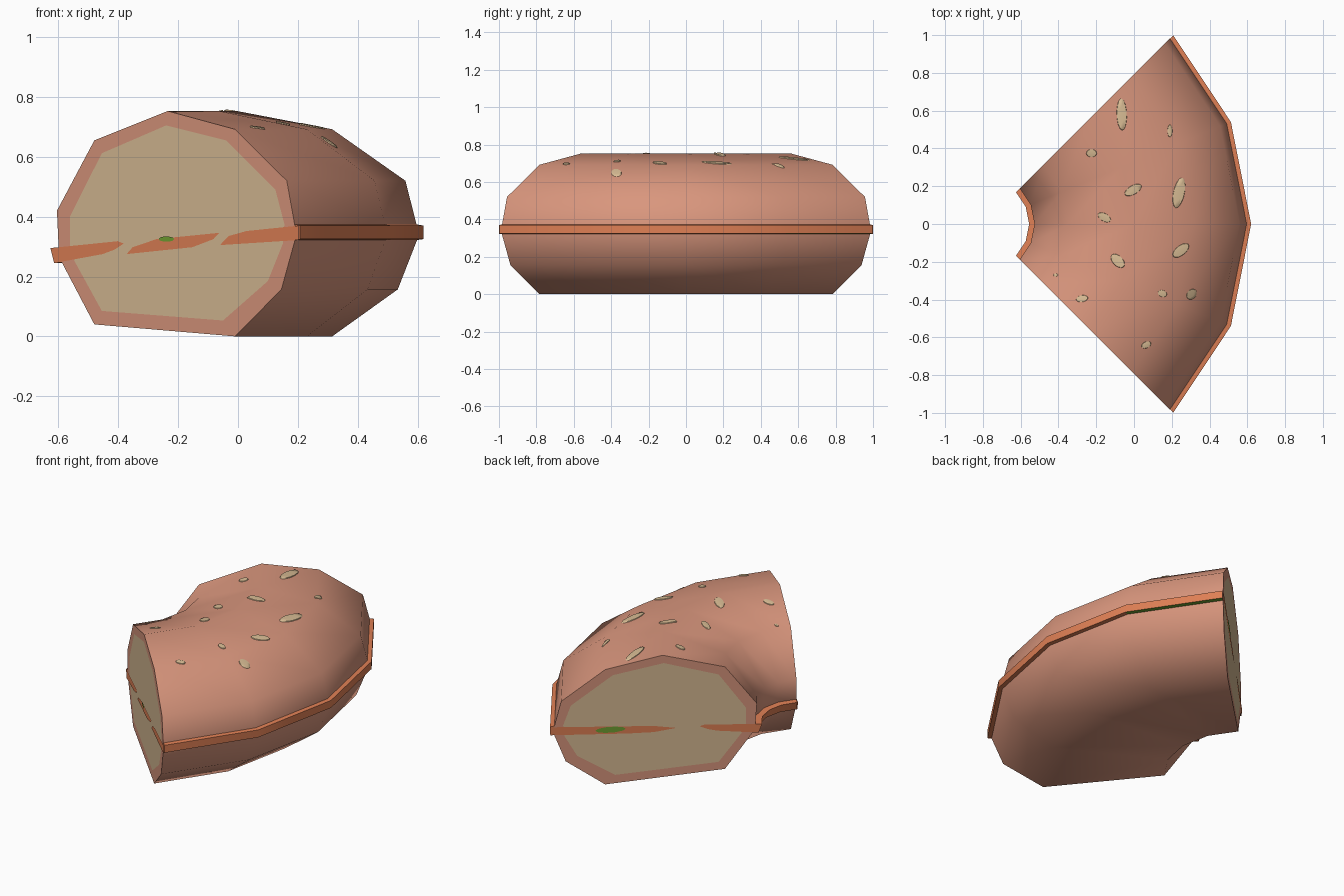
import bpy, bmesh, math
from mathutils import Vector
from mathutils.bvhtree import BVHTree

if "Cube" in bpy.data.objects:
    bpy.data.objects.remove(bpy.data.objects["Cube"])

AX = -0.794                      # x of the ring's axis
END = math.radians(45)


def mat(name, rgb):
    m = bpy.data.materials.new(name)
    lin = [((c / 255 + 0.055) / 1.055) ** 2.4 for c in rgb]
    m.diffuse_color = (*lin, 1)
    m.use_nodes = True
    m.node_tree.nodes["Principled BSDF"].inputs["Base Color"].default_value = m.diffuse_color
    return m


CRUST = mat("crust", (217, 150, 125))
CRUMB = mat("cream_crumb", (216, 188, 148))
ORANGE = mat("orange_filling", (224, 128, 85))
GREEN = mat("green_leaf", (112, 160, 50))


def on_cut(x, z, a, off=0.0):
    """Front-view point of the cut face -> 3D point on the cut plane at angle a."""
    r = (x - AX) * math.sqrt(2)
    s = 1 if a > 0 else -1
    return Vector((AX + r * math.cos(a) - s * off * math.sin(a),
                   r * math.sin(a) + s * off * math.cos(a), z))


def finish(bm, name, mats, smooth=None, fix=True):
    if fix:
        bmesh.ops.recalc_face_normals(bm, faces=bm.faces)
    me = bpy.data.meshes.new(name)
    bm.to_mesh(me)
    ob = bpy.data.objects.new(name, me)
    bpy.context.collection.objects.link(ob)
    for m in mats:
        me.materials.append(m)
    if smooth:
        bpy.ops.object.select_all(action='DESELECT')
        ob.select_set(True)
        bpy.context.view_layer.objects.active = ob
        bpy.ops.object.shade_smooth_by_angle(angle=math.radians(smooth))
    return ob


def sweep(bm, profile, end):
    """Sweep a closed profile about the axis in four steps."""
    n = len(profile)
    rings = [[bm.verts.new(on_cut(x, z, end * k / 2)) for x, z in profile]
             for k in range(-2, 3)]
    for k in range(4):
        for i in range(n):
            j = (i + 1) % n
            f = bm.faces.new((rings[k][i], rings[k][j], rings[k + 1][j], rings[k + 1][i]))
            f.material_index = 0
    return rings


# Bread: crust ring with a cream core inset in both cut faces
outer = [(-.605, .42), (-.48, .655), (-.235, .753), (-.01, .692), (.163, .52), (.19, .37),
         (.19, .32), (.145, .157), (-.01, 0), (-.48, .04), (-.598, .265)]
core = [(-.562, .40), (-.455, .612), (-.24, .705), (-.04, .655), (.125, .49), (.155, .375),
        (.15, .31), (.10, .185), (-.05, .053), (-.455, .085), (-.562, .28)]
bm = bmesh.new()
rings = sweep(bm, outer, END)
for a, ring in ((-END, rings[0]), (END, rings[-1])):
    inner = [bm.verts.new(on_cut(x, z, a)) for x, z in core]
    for i in range(len(ring)):
        j = (i + 1) % len(ring)
        bm.faces.new((ring[i], ring[j], inner[j], inner[i]))
    bm.faces.new(inner).material_index = 1
bmesh.ops.recalc_face_normals(bm, faces=bm.faces)
tree = BVHTree.FromBMesh(bm)
finish(bm, "bread", [CRUST, CRUMB], 55)
bm.free()

# Filling: thin tilted slice that pokes out at the inner and outer rims
bm = bmesh.new()
rings = sweep(bm, [(-.625, .295), (-.4, .318), (.19, .374), (.206, .37), (.206, .325),
                   (.18, .32), (-.4, .27), (-.612, .245)], math.radians(44.9))
for ring in (rings[0], rings[-1]):
    bm.faces.new(ring)
bmesh.ops.recalc_face_normals(bm, faces=bm.faces)
for f in bm.faces:               # leaf under the outer rim near the back cut
    c = f.calc_center_median()
    if f.normal.z < -0.5 and c.y > 0.6 and c.x > 0.1:
        f.material_index = 1
finish(bm, "filling", [ORANGE, GREEN], 40)


# Filling strips showing on the cut faces
def strips(name, shapes, a, off, m):
    b = bmesh.new()
    for pts in shapes:
        f = b.faces.new([b.verts.new(on_cut(x, z, a, off)) for x, z in pts])
        f.normal_update()
        if f.normal.y * a < 0:
            f.normal_flip()
    bmesh.ops.triangulate(b, faces=b.faces)
    finish(b, name, [m], fix=False)


def ellipse(x, z, w, h):
    return [(x + w * math.cos(t * math.pi / 5), z + h * math.sin(t * math.pi / 5))
            for t in range(10)]


inner_strip = [(-.625, .295), (-.40, .318), (-.38, .31), (-.41, .29), (-.45, .275), (-.612, .245)]
mid_strip = [(-.37, .275), (-.35, .298), (-.27, .325), (-.06, .346), (-.08, .325), (-.15, .298)]
outer_strip = [(-.058, .305), (-.03, .335), (.03, .352), (.205, .37), (.205, .322)]
long_strip = [(-.29, .31), (-.2, .332), (.205, .37), (.205, .322), (-.1, .298), (-.2, .295)]
strips("front_filling_strips", [inner_strip, mid_strip, outer_strip], -END, .003, ORANGE)
strips("back_filling_strips", [inner_strip, long_strip], END, .003, ORANGE)
strips("front_leaf_patch", [ellipse(-.235, .325, .026, .009)], -END, .006, GREEN)
strips("back_leaf_patch", [ellipse(-.03, .33, .06, .018)], END, .006, GREEN)

# Seeds: x, y, half length, half width, turn in degrees, laid on the crust
seeds = [(-.065, .58, .085, .027, 92), (.19, .493, .033, .013, 90), (-.225, .375, .028, .021, 0),
         (-.005, .18, .05, .024, 30), (-.157, .035, .038, .021, -30), (-.086, -.195, .045, .027, -45),
         (.238, .165, .082, .03, 78), (.248, -.14, .052, .026, 38), (.15, -.368, .025, .018, -20),
         (.305, -.372, .031, .024, 45), (-.275, -.395, .032, .018, 10), (.065, -.64, .027, .017, 25),
         (-.415, -.27, .012, .008, 0)]
bm = bmesh.new()
for sx, sy, l, w, deg in seeds:
    ca, sa = math.cos(math.radians(deg)), math.sin(math.radians(deg))

    def put(k, t, h):
        u, v = l * k * math.cos(t), w * k * math.sin(t)
        x, y = sx + u * ca - v * sa, sy + u * sa + v * ca
        hit = tree.ray_cast(Vector((x, y, 2)), Vector((0, 0, -1)))[0]
        return bm.verts.new((x, y, (hit.z if hit else .6) + h))

    N = 14
    loops = [[put(k, i * math.tau / N, h) for i in range(N)]
             for k, h in ((1, .001), (.95, .005), (.5, .006))]
    for A, B in zip(loops, loops[1:]):
        for i in range(N):
            bm.faces.new((A[i], A[(i + 1) % N], B[(i + 1) % N], B[i]))
    bm.faces.new(loops[-1])
finish(bm, "seeds", [CRUMB], 50, fix=False)
